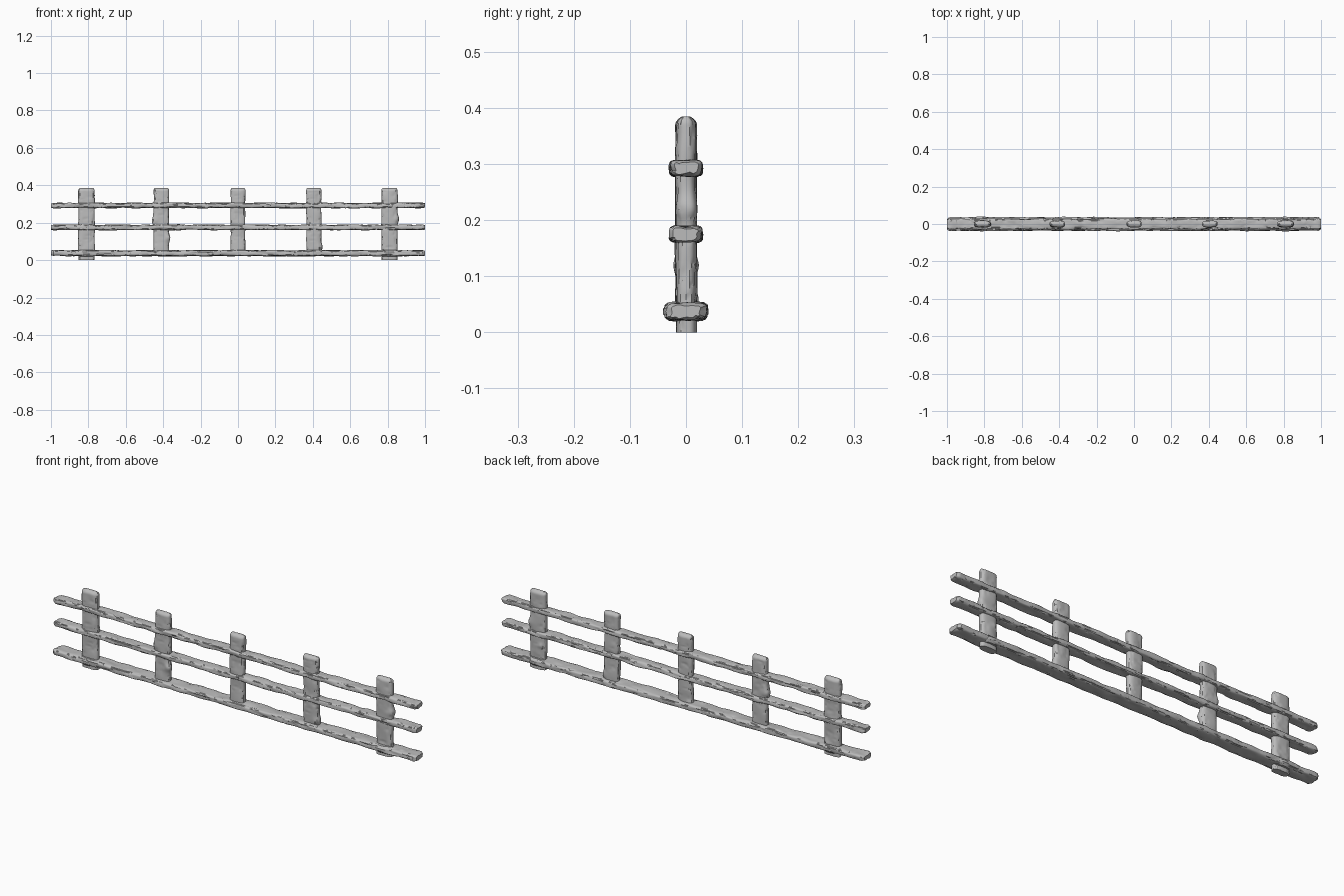
import bpy, bmesh, math
from mathutils import Vector, noise

cube = bpy.data.objects.get("Cube")
if cube:
    bpy.data.objects.remove(cube, do_unlink=True)

# Single weathered grey for all the timber
wood = bpy.data.materials.new("weathered_grey_wood")
wood.use_nodes = True
GREY = (0.5, 0.5, 0.5, 1)
wood.diffuse_color = GREY
wood.node_tree.nodes["Principled BSDF"].inputs["Base Color"].default_value = GREY


def rounded(angle, power):
    """Unit superellipse point."""
    c, s = math.cos(angle), math.sin(angle)
    return (math.copysign(abs(c) ** (2 / power), c),
            math.copysign(abs(s) ** (2 / power), s))


def timber(name, place, length, half_a, half_b, power, end_scale, seed,
           rings, sides=32, wobble=0.003, crack=0.004, knots=()):
    """Rough length of wood: rings along t, with wobble, grain cracks and knots."""
    bm = bmesh.new()
    loops = []
    for i in range(rings + 1):
        # cosine spacing near the ends keeps the rounding crisp
        u = i / rings
        t = length * (u - 0.12 * math.sin(2 * math.pi * u) / math.pi)
        sa, sb = end_scale(t, length)
        loop = []
        for k in range(sides):
            a, b = rounded(2 * math.pi * k / sides, power)
            big = noise.noise(Vector((a * 0.8 + seed, b * 0.8, t * 14)))
            grain = noise.noise(Vector((a * 4 + seed, b * 4, t * 9 + seed)))
            push = wobble * big - crack * max(0, 1 - abs(grain) * 9)
            for kt, ka, kb, size in knots:
                d2 = ((t - kt) ** 2 + (a * half_a - ka) ** 2 + (b * half_b - kb) ** 2)
                push += 0.4 * size * math.exp(-d2 / size ** 2)
            loop.append(bm.verts.new(place(
                a * (half_a * sa + push), b * (half_b * sb + push), t)))
        loops.append(loop)
    for low, high in zip(loops, loops[1:]):
        for k in range(sides):
            n = (k + 1) % sides
            bm.faces.new((low[k], low[n], high[n], high[k]))
    bm.faces.new(loops[0][::-1])
    bm.faces.new(loops[-1])
    bmesh.ops.recalc_face_normals(bm, faces=bm.faces)
    mesh = bpy.data.meshes.new(name)
    bm.to_mesh(mesh)
    bm.free()
    mesh.materials.append(wood)
    obj = bpy.data.objects.new(name, mesh)
    bpy.context.collection.objects.link(obj)
    bpy.ops.object.select_all(action="DESELECT")
    obj.select_set(True)
    bpy.context.view_layer.objects.active = obj
    bpy.ops.object.shade_smooth_by_angle(angle=math.radians(35))
    return obj


def rail_ends(t, length):
    """Chamfer both ends of a rail."""
    edge = min(t, length - t)
    s = 0.74 + 0.26 * min(1, edge / 0.012)
    return s, s


def post_ends(t, length):
    """Rounded-over top, dome-like in depth and nearly flat in width."""
    r = max(0, (t - (length - 0.017)) / 0.017)
    return 1 - 0.14 * r ** 3, max(0.3, math.sqrt(max(0, 1 - r * r)))


# Horizontal rails: height, half depth, half thickness
rails = {
    "bottom_rail": (0.037, 0.037, 0.016),
    "middle_rail": (0.175, 0.028, 0.014),
    "top_rail": (0.292, 0.028, 0.014),
}
for n, (name, (z, depth, thick)) in enumerate(rails.items()):
    timber(name, lambda a, b, t, z=z: (t - 1, a, z + b), 2, depth, thick, 4,
           rail_ends, n * 7.3 + 1, rings=240, wobble=0.0045, crack=0.003)

# Upright posts: centre, half width, foot height, knots (height, x, y, size)
posts = [
    ("far_right_post", -0.81, 0.044, 0, [(0.06, 0.02, 0.018, 0.015)]),
    ("right_post", -0.41, 0.041, 0.03, [(0.18, -0.041, 0, 0.025),
                                        (0.09, 0.036, -0.012, 0.02)]),
    ("middle_post", 0, 0.039, 0.03, [(0.02, -0.03, 0.01, 0.015)]),
    ("left_post", 0.405, 0.041, 0.03, [(0.04, 0.036, 0, 0.02)]),
    ("far_left_post", 0.81, 0.043, 0, [(0.22, 0.043, 0, 0.02),
                                       (0.12, -0.02, 0.018, 0.012)]),
]
for n, (name, x, width, foot, knots) in enumerate(posts):
    timber(name, lambda a, b, t, x=x, foot=foot: (x + a, b, foot + t),
           0.385 - foot, width, 0.0185, 3, post_ends, n * 5.1 + 40,
           rings=90, crack=0.0025, knots=knots)

# Flared collar where each end post passes through the bottom rail
for name, x in (("right_collar", -0.81), ("left_collar", 0.81)):
    timber(name, lambda a, b, t, x=x: (x + a, b, 0.02 + t), 0.034,
           0.05, 0.04, 2.5, rail_ends, x + 70, rings=16, wobble=0.002, crack=0.002)
